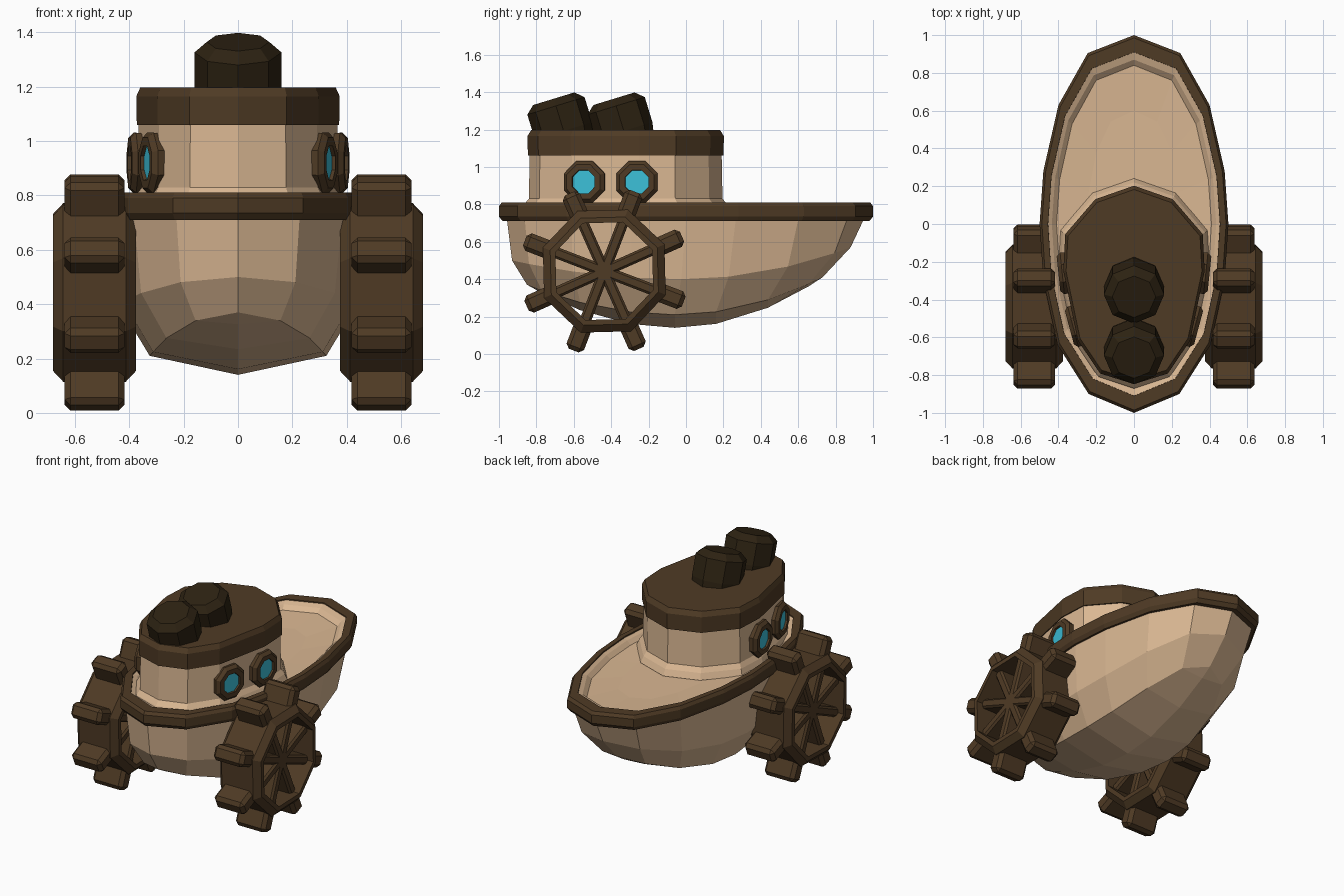
import bpy, bmesh, math
from mathutils import Matrix, Vector

if "Cube" in bpy.data.objects:
    bpy.data.objects.remove(bpy.data.objects["Cube"])


def material(name, rgb):
    m = bpy.data.materials.new(name)
    m.diffuse_color = (*rgb, 1)
    m.use_nodes = True
    m.node_tree.nodes["Principled BSDF"].inputs["Base Color"].default_value = m.diffuse_color
    return m


TAN = material("tan wood", (0.70, 0.475, 0.29))
BROWN = material("brown wood", (0.078, 0.043, 0.018))
DARK = material("dark funnel", (0.026, 0.016, 0.006))
BLUE = material("blue glass", (0.045, 0.52, 0.68))


def finish(name, bm, mat):
    bmesh.ops.recalc_face_normals(bm, faces=bm.faces)
    me = bpy.data.meshes.new(name)
    bm.to_mesh(me)
    bm.free()
    me.materials.append(mat)
    ob = bpy.data.objects.new(name, me)
    bpy.context.collection.objects.link(ob)
    return ob


def loft(rings, wrap=False, start=False, end=False):
    """Skin a list of equal closed rings."""
    bm = bmesh.new()
    vs = [[bm.verts.new(p) for p in r] for r in rings]
    n = len(vs[0])
    pairs = list(zip(vs, vs[1:])) + ([(vs[-1], vs[0])] if wrap else [])
    for a, b in pairs:
        for i in range(n):
            bm.faces.new((a[i], a[(i + 1) % n], b[(i + 1) % n], b[i]))
    if start:
        bm.faces.new(vs[0])
    if end:
        bm.faces.new(vs[-1])
    return bm, vs


def closed(half):
    """Mirror a half outline that runs from bow to stern."""
    return half + [(-x, y) for x, y in half[-2:0:-1]]


def octagon_turned(profile, matrix, turn=0.0):
    """Rings of eight points around local z from (height, radius) pairs."""
    return [[matrix @ Vector((r * math.cos(turn + k * math.pi / 4),
                              r * math.sin(turn + k * math.pi / 4), h))
             for k in range(8)] for h, r in profile]


def box(name, size, matrix, bevel, mat):
    bm = bmesh.new()
    bmesh.ops.create_cube(bm, size=1, matrix=Matrix.Diagonal((*size, 1)))
    if bevel:
        bmesh.ops.bevel(bm, geom=bm.edges[:], offset=bevel, segments=1, affect='EDGES')
    bm.transform(matrix)
    return finish(name, bm, mat)


# Hull outline
OUT = closed([(0, 1), (0.245, 0.905), (0.40, 0.63), (0.48, 0.28), (0.50, 0),
              (0.48, -0.30), (0.405, -0.64), (0.24, -0.90), (0, -1)])


def hull_ring(sx, bow, stern, z_mid, z_bow, z_stern):
    ring = []
    for x, y in OUT:
        z = z_mid + ((z_bow if y > 0 else z_stern) - z_mid) * y * y
        ring.append((x * sx, (bow + stern) / 2 + y * (bow - stern) / 2, z))
    return ring


# Hull shell with a keel line closing the bottom
chine = hull_ring(0.65, 0.73, -0.85, 0.21, 0.41, 0.37)
bm, vs = loft([hull_ring(0.95, 0.96, -0.96, 0.74, 0.74, 0.74),
               hull_ring(0.88, 0.88, -0.93, 0.40, 0.57, 0.50), chine])
c = vs[-1]
keel = [c[0]]
for i in range(1, 8):
    t = OUT[i][1]
    keel.append(bm.verts.new((0, chine[i][1], 0.14 + (0.27 if t > 0 else 0.23) * t * t)))
keel.append(c[8])
for i in range(8):
    for a, b in ((c[i], c[i + 1]), (c[-i % 16], c[(-i - 1) % 16])):
        bm.faces.new(list(dict.fromkeys((a, b, keel[i + 1], keel[i]))))
finish("hull", bm, TAN)

# Gunwale
finish("gunwale", loft([hull_ring(s, b, -b, z, z, z) for s, b, z in (
    (0.97, 0.98, 0.71), (1, 1, 0.735), (1, 1, 0.79), (0.975, 0.985, 0.81),
    (0.91, 0.91, 0.81), (0.90, 0.90, 0.71))], wrap=True)[0], BROWN)

# Shallow dished deck
finish("deck", loft([hull_ring(s, b, -b, z, z, z) for s, b, z in (
    (0.92, 0.915, 0.805), (0.87, 0.87, 0.79), (0.82, 0.84, 0.765),
    (0.5, 0.6, 0.755))], end=True)[0], TAN)

# Cabin and roof
CAB = closed([(0, 0.19), (0.20, 0.12), (0.355, -0.06), (0.365, -0.25),
              (0.29, -0.61), (0.175, -0.78), (0, -0.835)])


def cabin_ring(s, z):
    return [(x * s, -0.32 + (y + 0.32) * s, z) for x, y in CAB]


finish("cabin", loft([cabin_ring(1.10, 0.76), cabin_ring(1.06, 0.80),
                      cabin_ring(1.01, 0.83), cabin_ring(1, 1.10)])[0], TAN)
finish("roof", loft([cabin_ring(0.98, 1.06), cabin_ring(1.02, 1.06),
                     cabin_ring(1.025, 1.165), cabin_ring(0.985, 1.197)],
                    start=True, end=True)[0], BROWN)

# Leaning funnels
for i, y in enumerate((-0.35, -0.672)):
    m = Matrix.Translation((0, y, 1.25)) @ Matrix.Rotation(math.radians(17), 4, 'X')
    rings = octagon_turned([(-0.14, 0.145), (-0.06, 0.16), (0.08, 0.16), (0.12, 0.115)], m)
    finish("funnel_%d" % (i + 1), loft(rings, start=True, end=True)[0], DARK)

for side, tag in ((1, "right"), (-1, "left")):
    # Portholes
    for i, (x, y, deg) in enumerate(((0.308, -0.54, 15), (0.365, -0.26, 6))):
        a = math.radians(deg)
        normal = Vector((side * math.cos(a), -math.sin(a), 0))
        m = Matrix.Translation((side * x, y, 0.92)) @ normal.to_track_quat('Z', 'Y').to_matrix().to_4x4()
        t = math.pi / 8
        frame = octagon_turned([(-0.03, 0.115), (0.015, 0.12), (0.035, 0.10),
                                (0.035, 0.068), (-0.03, 0.06)], m, t)
        finish("porthole_frame_%s_%d" % (tag, i), loft(frame, wrap=True)[0], BROWN)
        pane = octagon_turned([(0.016, 0.072), (0.022, 0.072)], m, t)
        finish("porthole_glass_%s_%d" % (tag, i),
               loft(pane, start=True, end=True)[0], BLUE)

    # Paddle wheel rim
    hub = Vector((side * 0.528, -0.437, 0.443))
    turn = math.radians(24)
    axis = Matrix.Translation(hub) @ Matrix(((0, 0, 1, 0), (1, 0, 0, 0), (0, 1, 0, 0), (0, 0, 0, 1)))
    rim = octagon_turned([(-0.152, 0.31), (-0.115, 0.352), (0.115, 0.352),
                          (0.152, 0.31), (0.152, 0.28), (-0.152, 0.28)], axis, turn)
    finish("wheel_rim_" + tag, loft(rim, wrap=True)[0], BROWN)

    # Paddles and spokes
    for k in range(8):
        m = Matrix.Translation(hub) @ Matrix.Rotation(turn + k * math.pi / 4, 4, 'X')
        box("paddle_%s_%d" % (tag, k), (0.22, 0.15, 0.10),
            m @ Matrix.Translation((0, 0.38, 0)), 0.022, BROWN)
        if k < 4:
            box("spoke_%s_%d" % (tag, k), (0.22, 0.60, 0.06), m, 0.012, BROWN)
